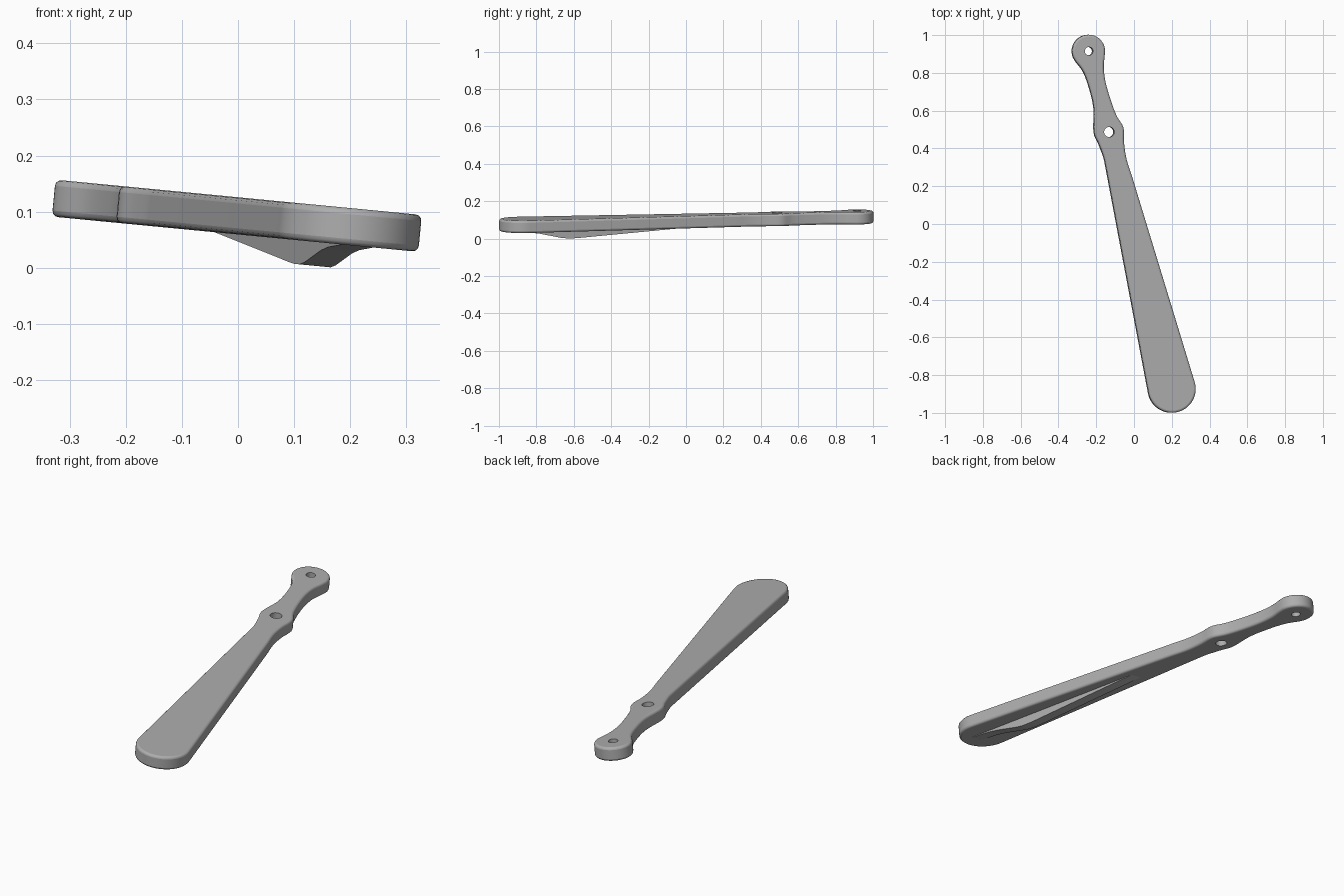
import bpy, bmesh
from math import sin, cos, radians, tau
from mathutils import Vector

cube = bpy.data.objects.get("Cube")
if cube:
    bpy.data.objects.remove(cube, do_unlink=True)

TILT = radians(5.5)
HALF = 0.033          # half the slab thickness
LIFT = 0.0925         # height of the slab's middle

grey = bpy.data.materials.new("plain grey")
grey.use_nodes = True
colour = (0.42, 0.42, 0.42, 1)
grey.diffuse_color = colour
grey.node_tree.nodes["Principled BSDF"].inputs["Base Color"].default_value = colour


def finish(name, bm):
    """Turn a bmesh into a tilted, grey object."""
    bmesh.ops.recalc_face_normals(bm, faces=bm.faces)
    mesh = bpy.data.meshes.new(name)
    bm.to_mesh(mesh)
    bm.free()
    mesh.materials.append(grey)
    obj = bpy.data.objects.new(name, mesh)
    bpy.context.collection.objects.link(obj)
    obj.rotation_euler.y = TILT
    obj.location.z = LIFT
    return obj


def extrude(points, vector):
    """Prism from a closed loop of points."""
    bm = bmesh.new()
    face = bm.faces.new([bm.verts.new(p) for p in points])
    new = bmesh.ops.extrude_face_region(bm, geom=[face])["geom"]
    bmesh.ops.translate(bm, vec=vector, verts=[v for v in new if isinstance(v, bmesh.types.BMVert)])
    return bm


def arc(cx, cy, r, start, end, steps):
    angles = [radians(start + (end - start) * i / steps) for i in range(steps + 1)]
    return [Vector((cx + r * cos(a), cy + r * sin(a))) for a in angles]


def smooth(points, steps=4):
    """Catmull-Rom curve through the inner points."""
    p = [Vector(q) for q in points]
    out = []
    for a, b, c, d in zip(p, p[1:], p[2:], p[3:]):
        for i in range(steps):
            t = i / steps
            out.append(0.5 * (2 * b + (c - a) * t + (2 * a - 5 * b + 4 * c - d) * t * t
                              + (3 * b - a - 3 * c + d) * t ** 3))
    return out + [p[-2]]


# Lever slab: round ends joined by waisted sides
right_waist = [(0.01, 0.18), (-0.015, 0.26), (-0.042, 0.345), (-0.055, 0.43), (-0.058, 0.51),
               (-0.093, 0.57), (-0.124, 0.65), (-0.153, 0.75), (-0.163, 0.83), (-0.158, 0.89), (-0.157, 0.93)]
left_waist = [(-0.33, 0.89), (-0.311, 0.86), (-0.27, 0.805), (-0.237, 0.715), (-0.214, 0.61),
              (-0.214, 0.487), (-0.188, 0.423), (-0.158, 0.34), (-0.14, 0.25)]
outline = (arc(0.2, -0.873, 0.126, 190, 377, 36) + smooth(right_waist)
           + arc(-0.243, 0.915, 0.087, 0, 205, 36) + smooth(left_waist))
slab = finish("lever_slab", extrude([(p.x, p.y, -HALF) for p in outline], (0, 0, 2 * HALF)))
bevel = slab.modifiers.new("rounded rims", 'BEVEL')
bevel.width = 0.011
bevel.segments = 3
bevel.limit_method = 'ANGLE'
bevel.angle_limit = radians(60)
bevel.use_clamp_overlap = False

# Pivot holes
for name, x, y, r in (("end_hole", -0.243, 0.915, 0.022), ("pivot_hole", -0.135, 0.487, 0.027)):
    ring = arc(x, y, r, 0, 360, 32)[:-1]
    cutter = finish(name + "_cutter", extrude([(p.x, p.y, -0.1) for p in ring], (0, 0, 0.2)))
    cutter.hide_render = True
    cutter.hide_set(True)
    cut = slab.modifiers.new(name, 'BOOLEAN')
    cut.object = cutter
    cut.solver = 'EXACT'

# Underside fin: side profile of (y, depth), sheared along the lever axis
profile = [(0.01, -0.004), (0.0, 0), (-0.5, 0.036), (-0.56, 0.0405), (-0.6, 0.0425), (-0.635, 0.0425),
           (-0.67, 0.038), (-0.78, 0.014), (-0.83, 0.007), (-0.93, 0), (-0.93, -0.004)]
side = [(-0.039 - 0.246 * y, y, -HALF - d) for y, d in profile]
fin = finish("underside_fin", extrude(side, (0.056, 0, 0)))

# Smooth shading with crisp edges
for obj in (slab, fin):
    bpy.ops.object.select_all(action='DESELECT')
    obj.select_set(True)
    bpy.context.view_layer.objects.active = obj
    bpy.ops.object.shade_smooth_by_angle(angle=radians(30))
